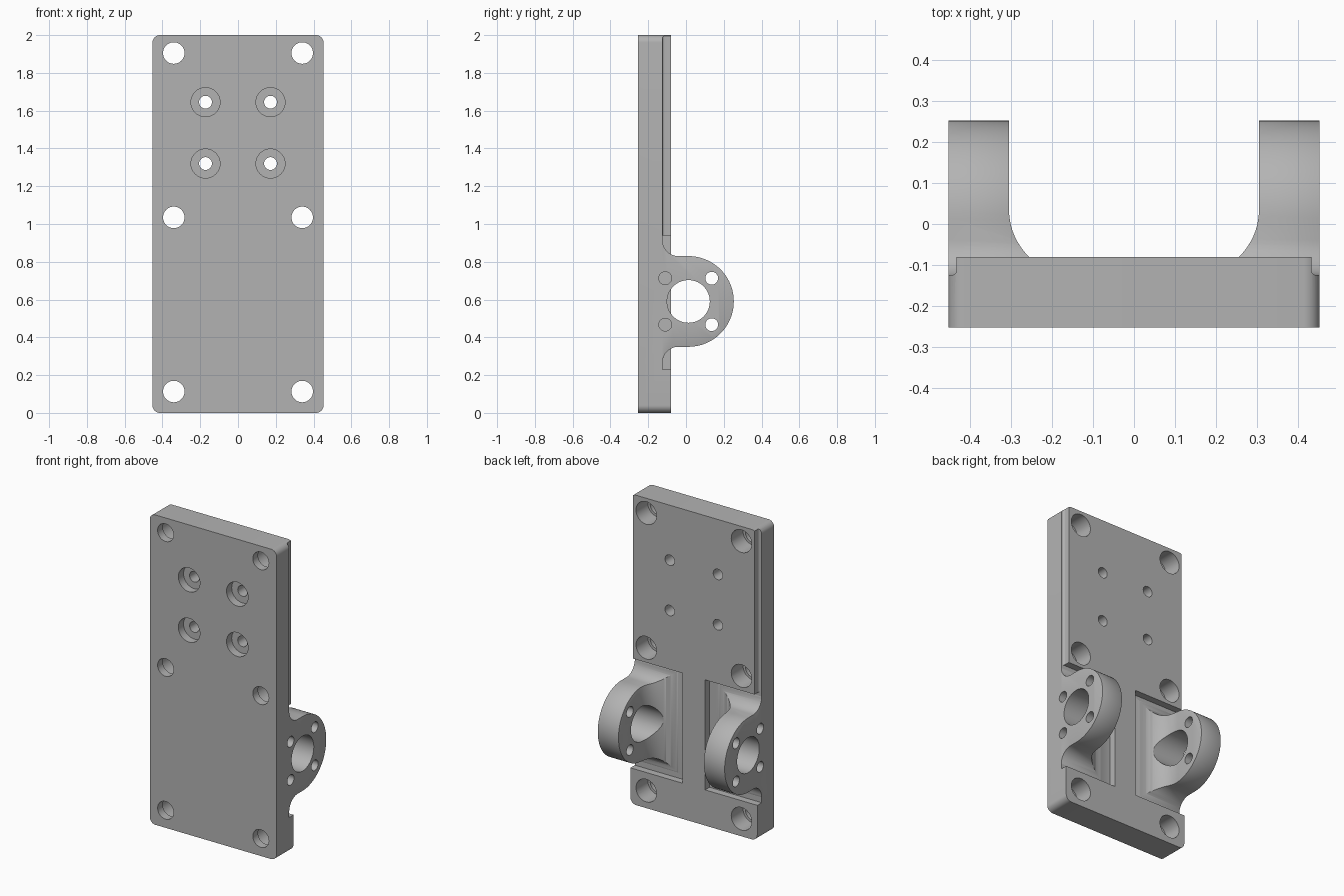
import bpy, bmesh
from math import pi, sin, cos
from mathutils import Vector

if "Cube" in bpy.data.objects:
    bpy.data.objects.remove(bpy.data.objects["Cube"], do_unlink=True)

metal = bpy.data.materials.new("grey metal")
metal.use_nodes = True
GREY = (0.45, 0.45, 0.45, 1)
metal.diffuse_color = GREY
metal.node_tree.nodes["Principled BSDF"].inputs["Base Color"].default_value = GREY

W, FRONT, BACK, FLOOR = 0.453, -0.253, -0.08, -0.125
LUG_Y, LUG_Z, LUG_R = 0.013, 0.59, 0.24
POCKET_LOW, POCKET_TOP, POCKET_IN = 0.23, 0.94, 0.08


def arc(cx, cy, r, a0, a1, n):
    return [(cx + r * cos(a0 + (a1 - a0) * i / n), cy + r * sin(a0 + (a1 - a0) * i / n))
            for i in range(n + 1)]


def prism(name, points, axis, lo, hi):
    """Extrude a 2D outline along an axis; the outline uses the other two axes in order."""
    def place(p, t):
        c = list(p)
        c.insert("xyz".index(axis), t)
        return Vector(c)
    bm = bmesh.new()
    base = bm.faces.new([bm.verts.new(place(p, lo)) for p in points])
    out = bmesh.ops.extrude_face_region(bm, geom=[base])
    shift = place((0, 0), hi - lo)
    bmesh.ops.translate(bm, vec=shift, verts=[v for v in out["geom"] if isinstance(v, bmesh.types.BMVert)])
    bmesh.ops.recalc_face_normals(bm, faces=bm.faces)
    mesh = bpy.data.meshes.new(name)
    bm.to_mesh(mesh)
    bm.free()
    mesh.materials.append(metal)
    ob = bpy.data.objects.new(name, mesh)
    bpy.context.collection.objects.link(ob)
    return ob


def rect(a0, b0, a1, b1):
    return [(a0, b0), (a1, b0), (a1, b1), (a0, b1)]


def circle(cx, cy, r, n=40):
    return arc(cx, cy, r, 0, 2 * pi, n)[:-1]


def apply(ob, mod):
    with bpy.context.temp_override(object=ob, active_object=ob, selected_objects=[ob]):
        bpy.ops.object.modifier_apply(modifier=mod.name)


def combine(ob, other, operation):
    mod = ob.modifiers.new("combine", "BOOLEAN")
    mod.operation, mod.solver, mod.object = operation, "EXACT", other
    apply(ob, mod)
    bpy.data.objects.remove(other, do_unlink=True)


# Plate with rounded corners
r = 0.04
outline = []
for i, (cx, cz) in enumerate([(W - r, 2 - r), (r - W, 2 - r), (r - W, r), (W - r, r)]):
    outline += arc(cx, cz, r, i * pi / 2, (i + 1) * pi / 2, 8)
plate = prism("mounting_plate", outline, "y", FRONT, BACK)

# Lug side outline: round end, fillets flowing down to the pocket floor
f = 0.085
top, low = LUG_Z + LUG_R, LUG_Z - LUG_R
side_outline = [(-0.2, low - f)]
side_outline += arc(FLOOR + f, low - f, f, pi, pi / 2, 12)
side_outline += arc(LUG_Y, LUG_Z, LUG_R, -pi / 2, pi / 2, 48)
side_outline += arc(FLOOR + f, top + f, f, -pi / 2, -pi, 12)
side_outline += [(-0.2, top + f)]

for s in (1, -1):
    # Pocket behind each lug, and rebate along the upper edge
    combine(plate, prism("pocket", rect(s * POCKET_IN, FLOOR, s * 0.6, 0.3), "z",
                         POCKET_LOW, POCKET_TOP), "DIFFERENCE")
    q = 0.012
    rebate = [(s * 0.433, 0)] + [(s * x, y) for x, y in arc(0.433 + q, FLOOR + q, q, pi, pi * 1.5, 5)]
    rebate += [(s * 0.6, FLOOR), (s * 0.6, 0)]
    combine(plate, prism("rebate", rebate, "z", POCKET_TOP - 0.01, 2.1), "DIFFERENCE")

    # Lug: side outline crossed with a plan that sweeps inward to the floor
    lug = prism("lug", side_outline, "x", *sorted((s * 0.1, s * W)))
    g = 0.16
    plan = [(s * x, y) for x, y in [(0.305 - g, -0.3)] + arc(0.305 - g, FLOOR + g, g, -pi / 2, 0, 20)
            + [(0.305, 0.4), (0.6, 0.4), (0.6, -0.3)]]
    combine(lug, prism("plan", plan, "z", 0.1, 1.1), "INTERSECT")
    bevel = lug.modifiers.new("edge_round", "BEVEL")
    bevel.width, bevel.segments, bevel.angle_limit = 0.009, 2, 0.8
    apply(lug, bevel)
    combine(plate, lug, "UNION")

    # Bearing bore and its four screw holes
    span = sorted((s * 0.085, s * 0.6))
    combine(plate, prism("bore", circle(LUG_Y, LUG_Z, 0.113, 56), "x", *span), "DIFFERENCE")
    d = 0.123
    for dy in (-d, d):
        for dz in (-d, d):
            span = sorted((s * 0.29, s * 0.6))
            combine(plate, prism("screw_hole", circle(LUG_Y + dy, LUG_Z + dz, 0.034, 28), "x", *span),
                    "DIFFERENCE")

    # Large plate holes, wider from the back
    for z in (0.113, 1.035, 1.905):
        combine(plate, prism("hole", circle(s * 0.34, z, 0.057), "y", -0.4, 0), "DIFFERENCE")
        combine(plate, prism("counterbore", circle(s * 0.34, z, 0.073), "y", -0.2, 0), "DIFFERENCE")

    # Small plate holes, wider from the front
    for z in (1.32, 1.645):
        combine(plate, prism("hole", circle(s * 0.172, z, 0.034, 28), "y", -0.4, 0), "DIFFERENCE")
        combine(plate, prism("counterbore", circle(s * 0.172, z, 0.077), "y", -0.4, -0.2), "DIFFERENCE")

# Smooth curved walls, keep edges crisp
bpy.ops.object.select_all(action="DESELECT")
plate.select_set(True)
bpy.context.view_layer.objects.active = plate
bpy.ops.object.shade_smooth_by_angle(angle=0.5)
